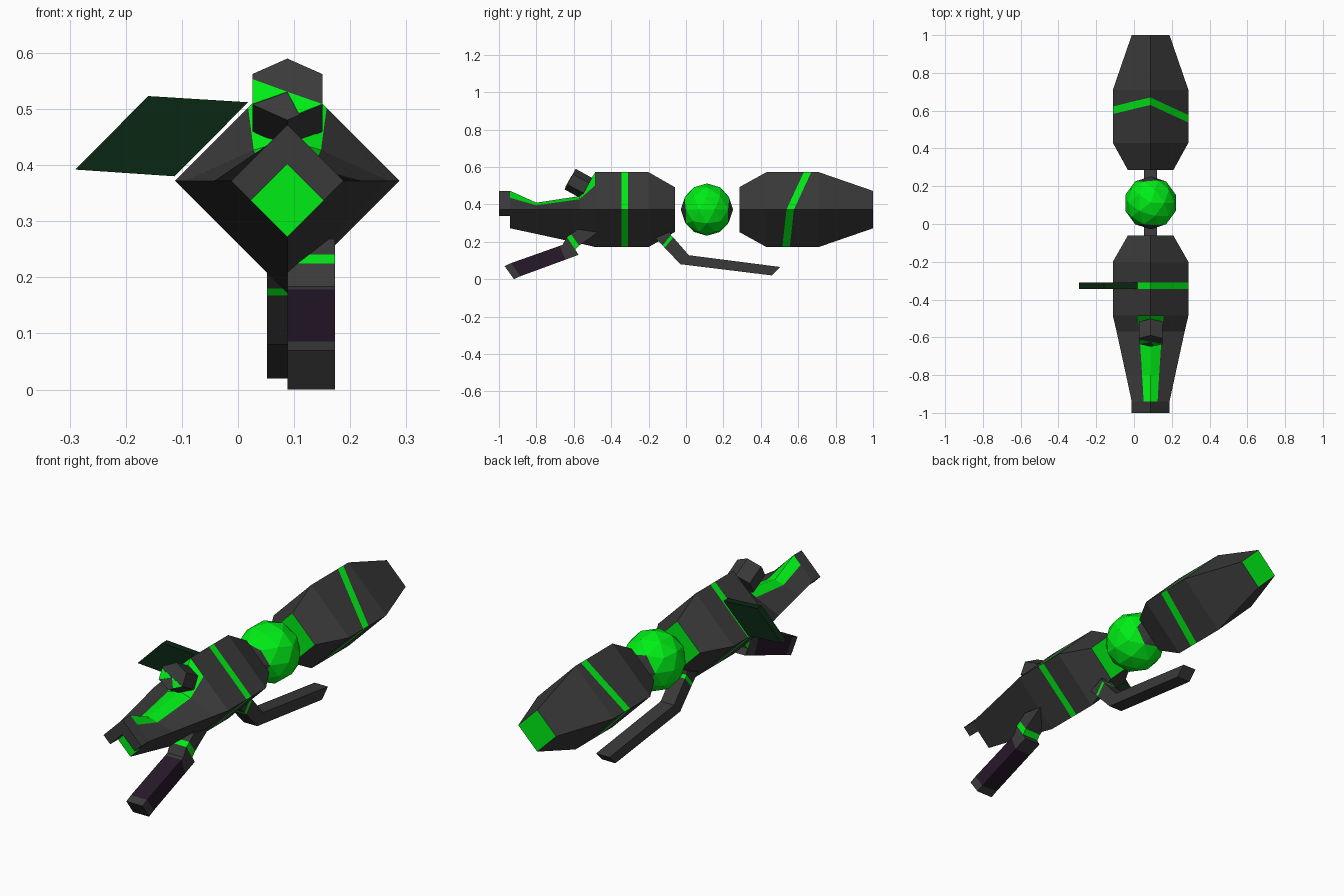
import bpy, bmesh
from mathutils import Vector

if "Cube" in bpy.data.objects:
    bpy.data.objects.remove(bpy.data.objects["Cube"])

CX, CZ = 0.088, 0.372


def material(name, rgb):
    m = bpy.data.materials.new(name)
    m.diffuse_color = (*rgb, 1)
    m.use_nodes = True
    m.node_tree.nodes["Principled BSDF"].inputs["Base Color"].default_value = m.diffuse_color
    return m


MATS = [material("dark_grey", (0.042, 0.042, 0.042)),
        material("green", (0.0, 0.85, 0.008)),
        material("dark_green", (0.003, 0.02, 0.006)),
        material("dark_purple", (0.02, 0.009, 0.023))]
GREY, GREEN, DKGREEN, PURPLE = range(4)


def finish(name, bm):
    bmesh.ops.recalc_face_normals(bm, faces=bm.faces)
    me = bpy.data.meshes.new(name)
    bm.to_mesh(me)
    bm.free()
    for m in MATS:
        me.materials.append(m)
    ob = bpy.data.objects.new(name, me)
    bpy.context.collection.objects.link(ob)
    return ob


def loft(name, rings, mat=lambda i, j: GREY, caps=(GREY, GREY)):
    """Skin equal-sized rings; mat(segment, side) picks the material."""
    bm = bmesh.new()
    vr = [[bm.verts.new(p) for p in r] for r in rings]
    n = len(vr[0])
    for i in range(len(vr) - 1):
        for j in range(n):
            k = (j + 1) % n
            f = bm.faces.new((vr[i][j], vr[i][k], vr[i + 1][k], vr[i + 1][j]))
            f.material_index = mat(i, j)
    for r, m in zip((vr[0], vr[-1]), caps):
        bm.faces.new(r).material_index = m
    return finish(name, bm)


def hull_ring(y, h, shoulder=None, ridge=None):
    """Diamond section with an optional dented top."""
    s, sz = shoulder or (0.07 * h / 0.2, 0.13 * h / 0.2)
    r = h if ridge is None else ridge
    pts = [(0, -h), (h, 0), (s, sz), (0, r), (-s, sz), (-h, 0)]
    return [(CX + x, y, CZ + z) for x, z in pts]


def slanted_ring(dy):
    """Full-size diamond ring whose y runs low at the sides, high on the ridge."""
    ys = [0.515, 0.537, 0.597, 0.63, 0.614, 0.582]
    return [(p[0], y + dy, p[2]) for p, y in zip(hull_ring(0, 0.2), ys)]


# Front hull with sunken green channel on the nose and a green band
front = [hull_ring(-0.94, 0.10, (0.037, 0.063)),
         hull_ring(-0.80, 0.13, (0.045, 0.023), 0.037),
         hull_ring(-0.57, 0.18, (0.06, 0.055), 0.072),
         hull_ring(-0.485, 0.20),
         hull_ring(-0.345, 0.20),
         hull_ring(-0.31, 0.20),
         hull_ring(-0.20, 0.20),
         hull_ring(-0.06, 0.12)]
loft("front_hull", front,
     lambda i, j: GREEN if i == 4 or (i < 3 and j in (2, 3)) else GREY,
     (GREEN, GREEN))

# Rear hull with slanted green band
rear = [hull_ring(0.285, 0.12), hull_ring(0.43, 0.20), slanted_ring(0),
        slanted_ring(0.04), hull_ring(0.71, 0.20), hull_ring(1.0, 0.10)]
loft("rear_hull", rear, lambda i, j: GREEN if i == 2 else GREY, (GREEN, GREEN))

# Chevron hood over the muzzle
hood = [(-0.1, 0), (0, 0.1), (0.1, 0), (0.065, -0.035), (0, 0.03), (-0.065, -0.035)]
loft("nose_hood", [[(CX + x, y, CZ + z) for x, z in hood] for y in (-1.0, -0.94)])

# Side fin
fin = [(-0.29, 0.392), (-0.16, 0.523), (0.018, 0.512), (-0.113, 0.38)]
loft("side_fin", [[(x, y, z) for x, z in fin] for y in (-0.345, -0.31)],
     lambda i, j: DKGREEN, (DKGREEN, DKGREEN))

# Energy sphere with grey poles facing the hulls
bm = bmesh.new()
bmesh.ops.create_icosphere(bm, subdivisions=2, radius=0.14)
for f in bm.faces:
    grey = abs(f.calc_center_median().y) > 0.105
    f.material_index = GREY if grey else GREEN
bmesh.ops.translate(bm, verts=bm.verts, vec=(CX, 0.112, CZ))
finish("core_sphere", bm)


# Bent legs: rectangular sections given as pairs of (y, z) edge points
def leg(name, x0, x1, pairs, seg_mats):
    rings = [[(x0, *a), (x1, *a), (x1, *b), (x0, *b)] for a, b in pairs]
    loft(name, rings, lambda i, j: seg_mats[i])


leg("front_leg", 0.088, 0.173,
    [((-0.97, 0.07), (-0.92, 0.0)), ((-0.935, 0.086), (-0.885, 0.016)),
     ((-0.675, 0.178), (-0.645, 0.104)), ((-0.66, 0.184), (-0.575, 0.13)),
     ((-0.637, 0.225), (-0.592, 0.158)), ((-0.615, 0.241), (-0.572, 0.18)),
     ((-0.58, 0.268), (-0.47, 0.25))],
    [GREY, PURPLE, GREY, GREY, GREEN, GREY])
leg("rear_leg", 0.052, 0.123,
    [((-0.165, 0.22), (-0.085, 0.255)), ((-0.125, 0.18), (-0.08, 0.236)),
     ((-0.114, 0.168), (-0.068, 0.223)), ((-0.03, 0.08), (0.015, 0.128)),
     ((0.46, 0.02), (0.505, 0.065))],
    [GREY, GREEN, GREY, GREY])

# Tilted hexagonal sight with green wedges on its front face
ORIGIN = Vector((CX, -0.62, 0.535))
RIGHT, UP, BACK = Vector((1, 0, 0)), Vector((0, 0.48, 0.877)), Vector((0, 0.877, -0.48))


def tilted(pts, d):
    return [ORIGIN + RIGHT * u + UP * v + BACK * d for u, v in pts]


hexa = [(0, 0.0625), (0.0625, 0.031), (0.0625, -0.031),
        (0, -0.0625), (-0.0625, -0.031), (-0.0625, 0.031)]
loft("sight_block", [tilted(hexa, 0), tilted(hexa, 0.1)])
wedges = {"left": [(-0.0625, 0.02), (-0.0625, -0.031), (0, -0.006)],
          "right": [(0, -0.006), (0.0625, -0.031), (0.02, -0.05)]}
for side, w in wedges.items():
    loft("sight_wedge_" + side, [tilted(w, -0.002), tilted(w, 0.005)],
         lambda i, j: GREEN, (GREEN, GREEN))
